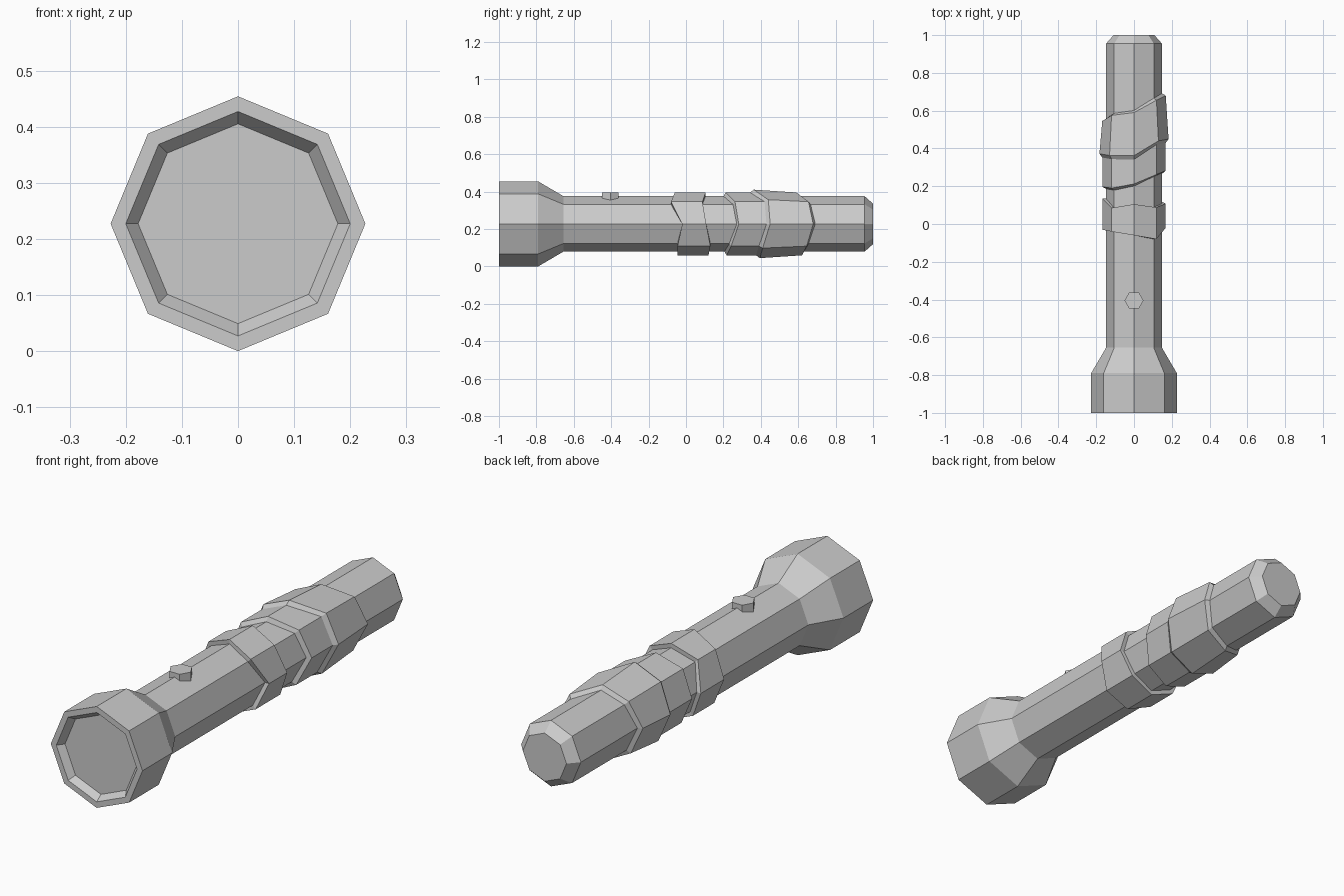
import bpy, bmesh, math

cube = bpy.data.objects.get("Cube")
if cube:
    bpy.data.objects.remove(cube, do_unlink=True)

SIDES = 8
AXIS_Z = 0.227

grey = bpy.data.materials.new("grey metal")
grey.use_nodes = True
colour = (0.6, 0.6, 0.6, 1)
grey.diffuse_color = colour
grey.node_tree.nodes["Principled BSDF"].inputs["Base Color"].default_value = colour


def finish(name, bm):
    mesh = bpy.data.meshes.new(name)
    bm.to_mesh(mesh)
    bm.free()
    mesh.materials.append(grey)
    obj = bpy.data.objects.new(name, mesh)
    bpy.context.collection.objects.link(obj)
    return obj


def shift(ys, d):
    return [y + d for y in ys]


def tube(name, rings, caps=False):
    """Octagonal tube along y; each ring is (radius, y or one y per corner)."""
    bm = bmesh.new()
    loops = []
    for r, y in rings:
        ys = y if isinstance(y, list) else [y] * SIDES
        loops.append([bm.verts.new((r * math.sin(k * math.tau / SIDES), ys[k],
                                    AXIS_Z + r * math.cos(k * math.tau / SIDES)))
                      for k in range(SIDES)])
    for a, b in zip(loops, loops[1:]):
        for k in range(SIDES):
            n = (k + 1) % SIDES
            bm.faces.new((a[k], a[n], b[n], b[k]))
    if caps:
        bm.faces.new(loops[0][::-1])
        bm.faces.new(loops[-1])
    return finish(name, bm)


# Lens, rim, flared head, handle and chamfered tail
tube("torch_body", [(0.178, -0.97), (0.2, -1), (0.227, -1), (0.227, -0.79),
                    (0.148, -0.655), (0.148, 0.955), (0.108, 1)], caps=True)

# Short tape band; corners run from the top round past the left side
front = [-0.06, -0.08, -0.02, -0.045, -0.045, -0.03, -0.03, -0.04]
rear = [0.105, 0.088, 0.108, 0.13, 0.12, 0.12, 0.135, 0.085]
tube("short_tape_band", [(0.146, front), (0.168, front), (0.168, rear), (0.146, rear)])

# Long overlapping tape wrap with a raised second layer
front = [0.2, 0.25, 0.27, 0.23, 0.205, 0.19, 0.185, 0.178]
step = [0.342, 0.42, 0.43, 0.39, 0.375, 0.36, 0.352, 0.343]
rear = [0.59, 0.655, 0.68, 0.645, 0.62, 0.56, 0.545, 0.575]
tube("long_tape_wrap", [(0.146, front), (0.168, shift(front, 0.012)), (0.168, step),
                        (0.183, shift(step, 0.02)), (0.168, rear),
                        (0.146, shift(rear, 0.012))])

# Hexagonal switch on the ridge
bm = bmesh.new()
bmesh.ops.create_cone(bm, cap_ends=True, segments=6, radius1=0.05, radius2=0.05, depth=0.05)
# put a corner on the x axis
if not any(abs(v.co.y) < 1e-4 for v in bm.verts):
    for v in bm.verts:
        v.co.x, v.co.y = v.co.y, -v.co.x
bmesh.ops.translate(bm, verts=bm.verts, vec=(0, -0.405, 0.369))
finish("switch_button", bm)
